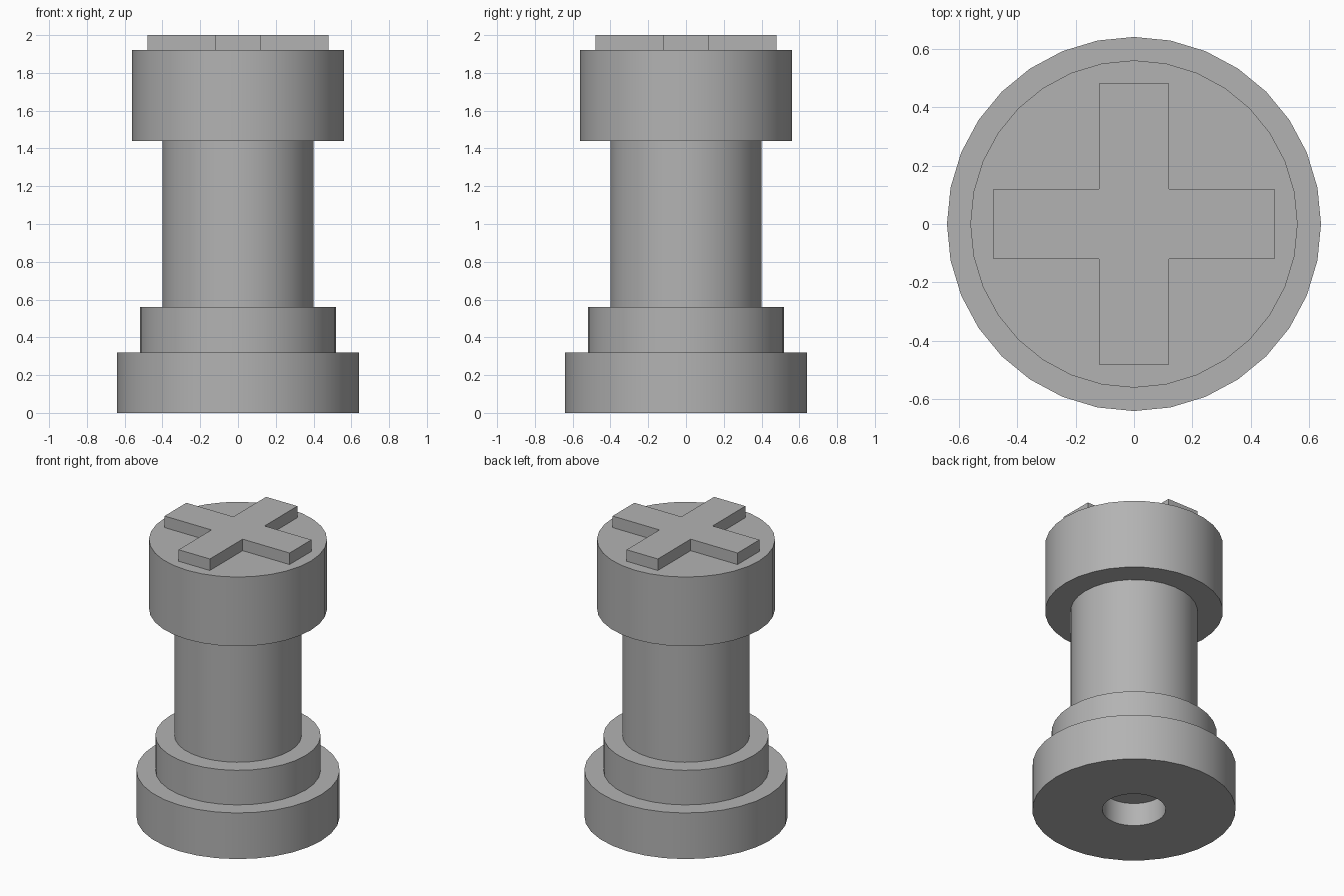
import bpy, bmesh, math

cube = bpy.data.objects.get("Cube")
if cube:
    bpy.data.objects.remove(cube, do_unlink=True)

GREY = (0.45, 0.45, 0.45, 1.0)
grey = bpy.data.materials.new("plain grey")
grey.use_nodes = True
grey.diffuse_color = GREY
grey.node_tree.nodes["Principled BSDF"].inputs["Base Color"].default_value = GREY


def add_object(name, bm):
    bmesh.ops.recalc_face_normals(bm, faces=bm.faces)
    mesh = bpy.data.meshes.new(name)
    bm.to_mesh(mesh)
    bm.free()
    mesh.materials.append(grey)
    obj = bpy.data.objects.new(name, mesh)
    bpy.context.collection.objects.link(obj)
    bpy.ops.object.select_all(action="DESELECT")
    obj.select_set(True)
    bpy.context.view_layer.objects.active = obj
    bpy.ops.object.shade_smooth_by_angle(angle=math.radians(30))
    return obj


def lathe(name, profile, sides=32):
    """Turn a closed (radius, height) profile around z."""
    bm = bmesh.new()
    verts = [bm.verts.new((r, 0, z)) for r, z in profile]
    edges = [bm.edges.new(pair) for pair in zip(verts, verts[1:])]
    bmesh.ops.spin(bm, geom=verts + edges, cent=(0, 0, 0), axis=(0, 0, 1),
                   angle=math.tau, steps=sides, use_duplicate=False)
    bmesh.ops.remove_doubles(bm, verts=bm.verts, dist=0.0001)
    return add_object(name, bm)


def disc_profile(radius, bottom, top):
    return [(0, bottom), (radius, bottom), (radius, top), (0, top)]


# Base with a blind round hole underneath
lathe("base", [(0, 0.16), (0.2, 0.16), (0.2, 0), (0.64, 0), (0.64, 0.32), (0, 0.32)])

# Stacked turned parts
lathe("collar", disc_profile(0.52, 0.32, 0.56))
lathe("shaft", disc_profile(0.40, 0.56, 1.44))
lathe("head", disc_profile(0.56, 1.44, 1.92))

# Raised cross on the head, one arm outline turned four times
ARM, HALF = 0.48, 0.12
outline = []
for quarter in range(4):
    c, s = round(math.cos(quarter * math.pi / 2)), round(math.sin(quarter * math.pi / 2))
    for x, y in [(ARM, -HALF), (ARM, HALF), (HALF, HALF)]:
        outline.append((x * c - y * s, x * s + y * c, 1.92))
bm = bmesh.new()
face = bm.faces.new([bm.verts.new(p) for p in outline])
raised = bmesh.ops.extrude_face_region(bm, geom=[face], use_keep_orig=True)
bmesh.ops.translate(bm, vec=(0, 0, 0.08),
                    verts=[v for v in raised["geom"] if isinstance(v, bmesh.types.BMVert)])
add_object("raised_cross", bm)
